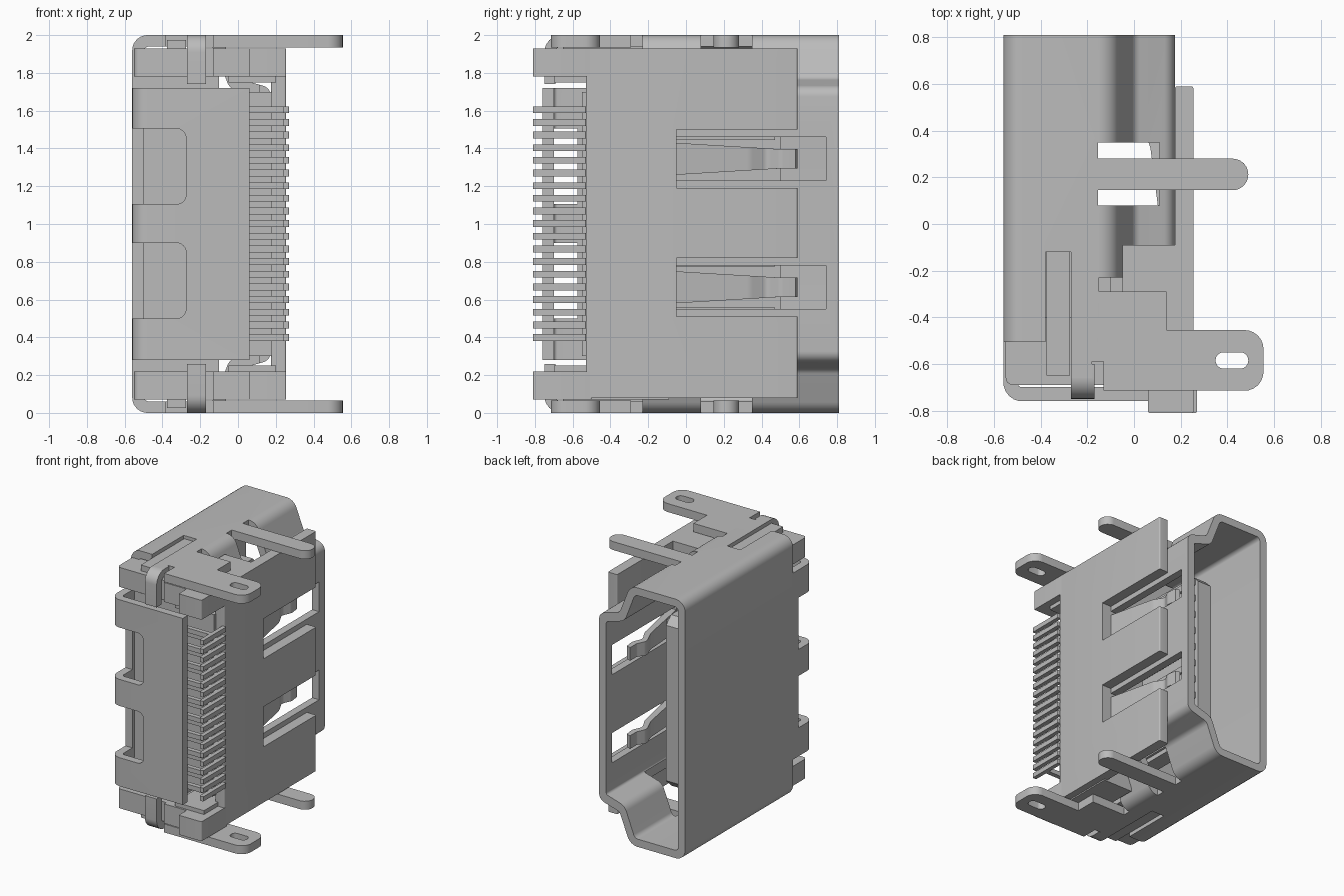
import bpy, bmesh, math
from mathutils import Vector

cube = bpy.data.objects.get("Cube")
if cube:
    bpy.data.objects.remove(cube, do_unlink=True)

grey = bpy.data.materials.new("plain_grey")
grey.use_nodes = True
grey.diffuse_color = (0.5, 0.5, 0.5, 1)
grey.node_tree.nodes["Principled BSDF"].inputs["Base Color"].default_value = (0.5, 0.5, 0.5, 1)


def rounded(pts, steps=6):
    """Replace each (x, y, radius) corner by an arc."""
    out = []
    for i, p in enumerate(pts):
        c = Vector(p[:2])
        if len(p) < 3:
            out.append(c)
            continue
        a = (Vector(pts[i - 1][:2]) - c).normalized()
        b = (Vector(pts[(i + 1) % len(pts)][:2]) - c).normalized()
        half = a.angle(b) / 2
        centre = c + (a + b).normalized() * (p[2] / math.sin(half))
        start = c + a * (p[2] / math.tan(half)) - centre
        end = c + b * (p[2] / math.tan(half)) - centre
        for k in range(steps + 1):
            t = k / steps
            d = (start * (1 - t) + end * t).normalized()
            out.append(centre + d * p[2])
    return out


def shade(mesh):
    mesh.shade_smooth()
    mesh.set_sharp_from_angle(angle=math.radians(28))


def prism(name, pts, axis, lo, hi, flip=False):
    """Extrude a profile along an axis; flip mirrors it to the other end in z."""
    place = {"x": lambda p, h: (h, p[0], p[1]),
             "y": lambda p, h: (p[0], h, p[1]),
             "z": lambda p, h: (p[0], p[1], h)}[axis]
    bm = bmesh.new()
    outline = rounded(pts)
    low = [bm.verts.new(place(p, lo)) for p in outline]
    high = [bm.verts.new(place(p, hi)) for p in outline]
    bm.faces.new(low)
    bm.faces.new(high)
    for i in range(len(low)):
        bm.faces.new((low[i - 1], low[i], high[i], high[i - 1]))
    if flip:
        for v in bm.verts:
            v.co.z = 2 - v.co.z
    bmesh.ops.recalc_face_normals(bm, faces=bm.faces)
    mesh = bpy.data.meshes.new(name)
    bm.to_mesh(mesh)
    bm.free()
    mesh.materials.append(grey)
    shade(mesh)
    ob = bpy.data.objects.new(name, mesh)
    bpy.context.collection.objects.link(ob)
    return ob


def rect(a, b, c, d, r=0):
    pts = [(a, c), (b, c), (b, d), (a, d)]
    return [p + (r,) for p in pts] if r else pts


def box(name, x, y, z, flip=False, r=0):
    return prism(name, rect(*x, *y, r), "z", *z, flip)


def cut(ob, cutters):
    for c in cutters:
        m = ob.modifiers.new("cut", "BOOLEAN")
        m.object, m.solver = c, "EXACT"
    bpy.context.view_layer.update()
    done = ob.evaluated_get(bpy.context.evaluated_depsgraph_get())
    mesh = bpy.data.meshes.new_from_object(done)
    ob.modifiers.clear()
    ob.data = mesh
    shade(mesh)
    for c in cutters:
        bpy.data.objects.remove(c, do_unlink=True)


def symmetric(half):
    up = [(p[0], 1 + p[1]) + p[2:] for p in half]
    down = [(p[0], 1 - p[1]) + p[2:] for p in reversed(half)]
    return up + down


ENDS = ((False, "top"), (True, "bottom"))
WINDOWS = (0.665, 1.345)

# Metal shell with its keyed mouth
outer = [(-.56, 1, .08), (-.09, 1, .09), (0, .77, .05), (.175, .72, .06)]
inner = [(-.5, .94, .03), (-.13, .94, .04), (-.043, .714, .08), (.115, .667, .02)]
shell = prism("shell", symmetric(outer), "y", -.505, .81)
holes = [prism("bore", symmetric(inner), "y", -1, 1)]
for flip, _ in ENDS:
    holes += [box("leg_gap", (-.155, .11), (.08, .35), (1.6, 2.1), flip),
              box("side_gap", (-.15, .11), (-.6, -.23), (1.6, 2.1), flip),
              box("rib_slot", (-.38, -.27), (-.65, -.12), (1.9, 2.1), flip)]
for z in WINDOWS:
    holes.append(box("window", (.08, .3), (-.05, .74), (z - .115, z + .115)))
cut(shell, holes)

# Mounting legs, hooks and housing ends, at both ends
for flip, end in ENDS:
    leg = prism(end + "_front_leg", [
        (-.27, -.4), (-.27, -.66), (-.18, -.66), (-.18, -.59), (-.13, -.59),
        (-.13, -.715), (.555, -.715, .08), (.555, -.455, .08), (.14, -.455),
        (.14, -.29), (-.15, -.29), (-.15, -.4)], "z", 1.935, 2, flip)
    cut(leg, [box("leg_slot", (.35, .49), (-.62, -.55), (1.9, 2.1), flip, .034)])
    prism(end + "_rear_leg", [(-.17, .145), (.49, .145, .066), (.49, .28, .066), (-.17, .28)],
          "z", 1.935, 2, flip)
    prism(end + "_hook", [(-.6, 1.94), (-.6, 2), (-.75, 2, .09), (-.75, 1.74),
                          (-.69, 1.74), (-.69, 1.94, .03)], "x", -.27, -.17, flip)
    prism(end + "_housing_end", [(-.55, -.4), (-.55, -.69, .03), (-.13, -.69), (-.13, -.715),
                                 (.06, -.715), (.06, -.4)], "z", 1.78, 1.93, flip)
    box(end + "_housing_side", (-.05, .2), (-.7, -.09), (1.75, 1.93), flip)
    box(end + "_housing_foot", (.06, .255), (-.81, -.5), (1.78, 1.93), flip, .008)
    box(end + "_housing_rib", (-.375, -.275), (-.65, -.12), (1.9, 1.975), flip)

# Housing body and base plate with two notches
box("housing_body", (-.5, .18), (-.55, -.12), (.3, 1.7))
box("housing_core", (-.5, -.1), (-.5, -.12), (.08, 1.92))
plate = box("base_plate", (.175, .255), (-.53, .59), (.08, 1.93), r=.01)
cut(plate, [box("notch", (.1, .3), (-.05, .7), (z - .155, z + .155)) for z in WINDOWS])

# Front cover folded round from the shell wall, leaving three straps
cover = prism("front_cover", [(-.56, -.5), (-.56, -.76, .08), (.06, -.76), (.06, -.7),
                              (-.5, -.7, .02), (-.5, -.5)], "z", .28, 1.72)
cut(cover, [prism("cover_slot", [(-.7, z - .2), (-.275, z - .2, .05),
                                 (-.275, z + .2, .05), (-.7, z + .2)], "y", -.9, -.575)
            for z in (.7, 1.305)])

# Spring fingers, tapered towards a curled tip
for n, z in enumerate(WINDOWS):
    finger = prism("spring_finger_%d" % (n + 1), [
        (.175, -.06), (.115, .34, .1), (.07, .43, .04), (.11, .5, .05), (.1, .58),
        (.065, .59), (.065, .51, .03), (.025, .44, .05), (.07, .33, .1), (.12, -.06)],
        "z", z - .085, z + .085)
    for v in finger.data.vertices:
        t = min(max((v.co.y + .05) / .55, 0), 1)
        v.co.z = z + (v.co.z - z) * (1 - .4 * t)

# Tongue with contacts on both faces
prism("tongue", [(-.2, .34), (.44, .34), (.5, .4), (.5, 1.6), (.44, 1.66), (-.2, 1.66)],
      "x", -.3, -.18)
for i in range(19):
    z = 1.605 - i * .067
    x = (-.2, -.162) if i % 2 == 0 else (-.318, -.28)
    box("contact_%d" % (i + 1), x, (-.15, .47), (z - .025, z + .025))
    # Bent solder pin
    back = -.7 + .07 * (i % 2)
    box("pin_foot_%d" % (i + 1), (.238, .27), (-.81, -.53), (z - .018, z + .018), r=.006)
    box("pin_stem_%d" % (i + 1), (-.1, .245), (back, back + .035), (z - .018, z + .018))
    box("pin_root_%d" % (i + 1), (-.1, -.065), (back, -.54), (z - .018, z + .018))
